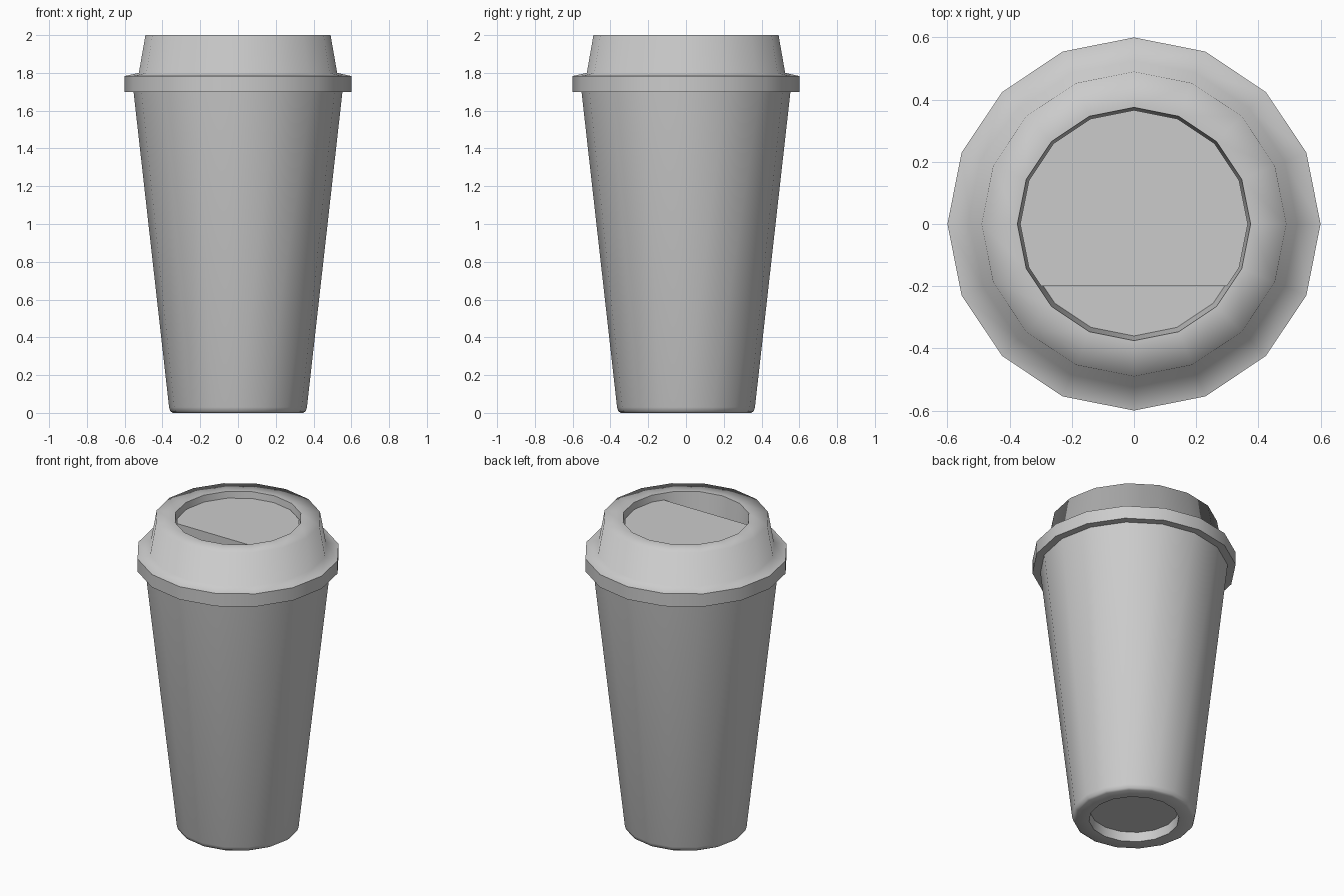
import bpy, bmesh, math
from mathutils import Vector

SIDES = 16

cube = bpy.data.objects.get("Cube")
if cube:
    bpy.data.objects.remove(cube, do_unlink=True)

grey = bpy.data.materials.new("light_grey")
grey.use_nodes = True
grey.diffuse_color = (0.6, 0.6, 0.6, 1)
grey.node_tree.nodes["Principled BSDF"].inputs["Base Color"].default_value = (0.6, 0.6, 0.6, 1)


def finish(name, bm):
    mesh = bpy.data.meshes.new(name)
    bm.to_mesh(mesh)
    bm.free()
    mesh.materials.append(grey)
    obj = bpy.data.objects.new(name, mesh)
    bpy.context.collection.objects.link(obj)
    return obj


def ring_points(r, z):
    angles = [2 * math.pi * i / SIDES for i in range(SIDES)]
    return [Vector((r * math.cos(a), r * math.sin(a), z)) for a in angles]


def lathe(name, profile, cap_start=False, cap_end=False):
    """Turn (radius, height, sharp) points into a smooth faceted shell."""
    bm = bmesh.new()
    rings = [[bm.verts.new(p) for p in ring_points(r, z)] for r, z, _ in profile]
    for low, high in zip(rings, rings[1:]):
        for i in range(SIDES):
            j = (i + 1) % SIDES
            bm.faces.new((low[i], low[j], high[j], high[i])).smooth = True
    if cap_start:
        bm.faces.new(rings[0][::-1])
    if cap_end:
        bm.faces.new(rings[-1])
    for ring, (_, _, sharp) in zip(rings, profile):
        if sharp:
            for i in range(SIDES):
                bm.edges.get((ring[i], ring[(i + 1) % SIDES])).smooth = False
    return finish(name, bm)


# Tapered cup with a rounded foot and a recessed base
lathe("cup_body", [
    (0.26, 0.06, True), (0.265, 0.0, True), (0.345, 0.0, False),
    (0.358, 0.008, False), (0.365, 0.03, False), (0.553, 1.70, True),
], cap_start=True)

# Lid: overhanging rim, raised collar, flat top and sunken drinking pocket
lathe("lid", [
    (0.545, 1.70, True), (0.60, 1.70, True), (0.60, 1.783, True),
    (0.525, 1.80, False), (0.49, 2.0, False), (0.375, 2.0, True),
    (0.36, 1.85, True),
], cap_end=True)

# Lid floor, cut straight across in front to leave the pocket open
bm = bmesh.new()
top = [bm.verts.new(p) for p in ring_points(0.366, 1.96)]
bottom = [bm.verts.new(p) for p in ring_points(0.36, 1.85)]
bm.faces.new(top)
for i in range(SIDES):
    j = (i + 1) % SIDES
    bm.faces.new((bottom[i], bottom[j], top[j], top[i]))
bm.faces.new(bottom[::-1])
cut = bmesh.ops.bisect_plane(bm, geom=bm.verts[:] + bm.edges[:] + bm.faces[:],
                             plane_co=(0, -0.2, 0), plane_no=(0, -1, 0), clear_outer=True)
bmesh.ops.holes_fill(bm, edges=[e for e in bm.edges if e.is_boundary])
bmesh.ops.recalc_face_normals(bm, faces=bm.faces)
finish("lid_floor", bm)
